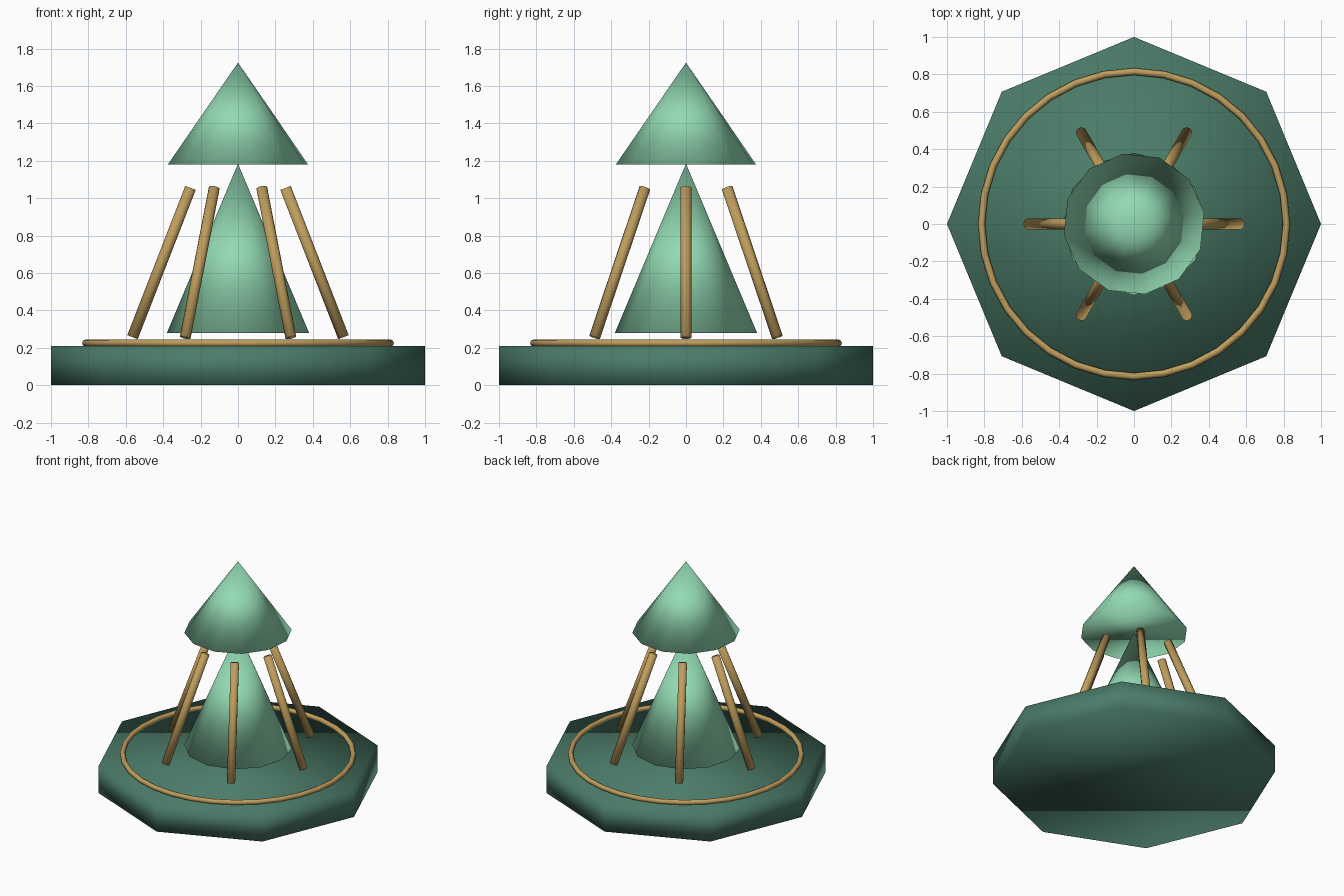
import bpy
from math import sin, cos, pi
from mathutils import Vector

if "Cube" in bpy.data.objects:
    bpy.data.objects.remove(bpy.data.objects["Cube"])


def material(name, rgb):
    m = bpy.data.materials.new(name)
    m.diffuse_color = (*rgb, 1)
    m.use_nodes = True
    m.node_tree.nodes["Principled BSDF"].inputs["Base Color"].default_value = m.diffuse_color
    return m


dark_green = material("dark_green", (0.07, 0.20, 0.14))
pale_green = material("pale_green", (0.29, 0.70, 0.45))
brass = material("brass", (0.52, 0.34, 0.11))


def finish(name, mat):
    ob = bpy.context.object
    ob.name = name
    ob.data.materials.append(mat)
    bpy.ops.object.shade_smooth()
    return ob


def tapered(name, mat, sides, r1, r2, z0, z1, turn=0):
    bpy.ops.mesh.primitive_cone_add(vertices=sides, radius1=r1, radius2=r2, depth=z1 - z0,
                                    location=(0, 0, (z0 + z1) / 2), rotation=(0, 0, turn))
    return finish(name, mat)


def rod(name, mat, a, b, r, sides=10):
    a, b = Vector(a), Vector(b)
    d = b - a
    bpy.ops.mesh.primitive_cylinder_add(vertices=sides, radius=r, depth=d.length,
                                        location=(a + b) / 2,
                                        rotation=d.to_track_quat('Z', 'Y').to_euler())
    return finish(name, mat)


# Octagonal plinth
tapered("base", dark_green, 8, 1.0, 1.0, 0, 0.21)

# Thin ring lying on the plinth
bpy.ops.mesh.primitive_torus_add(major_radius=0.815, minor_radius=0.019, major_segments=32,
                                 minor_segments=8, location=(0, 0, 0.225))
finish("base_ring", brass)

# Two stacked floating cones
tapered("lower_cone", pale_green, 12, 0.38, 0, 0.28, 1.185)
tapered("upper_cone", pale_green, 12, 0.38, 0, 1.18, 1.725, turn=0.16)

# Six rods leaning in around the lower cone
for i in range(6):
    t = i * pi / 3
    rod(f"leaning_rod_{i + 1}", brass,
        (0.564 * cos(t), 0.564 * sin(t), 0.257),
        (0.254 * cos(t), 0.254 * sin(t), 1.055), 0.03)
